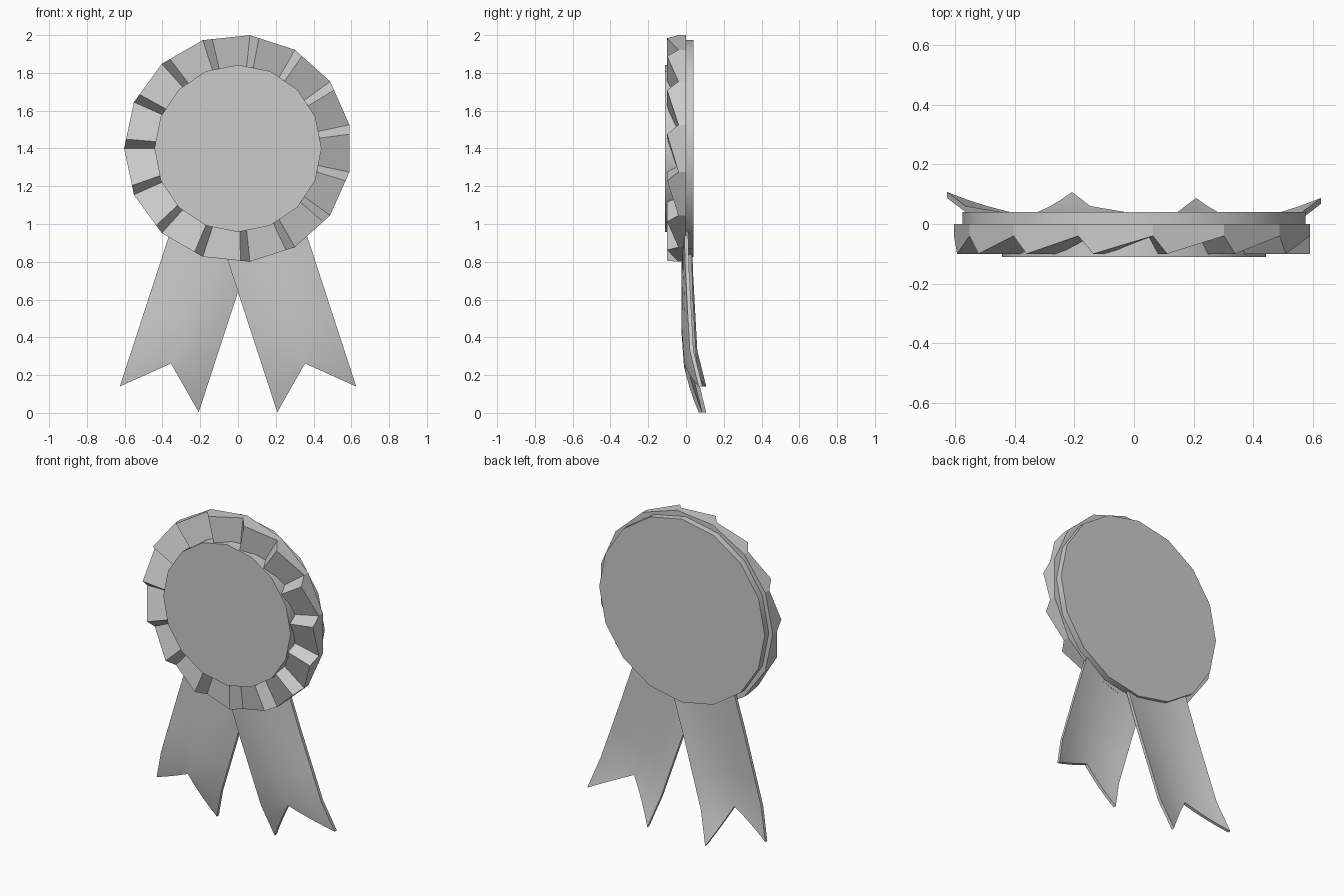
import bpy, bmesh
from math import sin, cos, radians
from mathutils import Vector, Matrix

if "Cube" in bpy.data.objects:
    bpy.data.objects.remove(bpy.data.objects["Cube"], do_unlink=True)

grey = bpy.data.materials.new("plain_grey")
grey.use_nodes = True
COLOUR = (0.6, 0.6, 0.6, 1)
grey.diffuse_color = COLOUR
grey.node_tree.nodes["Principled BSDF"].inputs["Base Color"].default_value = COLOUR

CENTRE = Vector((0, 0, 1.4))


def finish(name, bm, smooth=None):
    bmesh.ops.remove_doubles(bm, verts=bm.verts, dist=0.0005)
    bmesh.ops.recalc_face_normals(bm, faces=bm.faces)
    mesh = bpy.data.meshes.new(name)
    bm.to_mesh(mesh)
    bm.free()
    mesh.materials.append(grey)
    obj = bpy.data.objects.new(name, mesh)
    bpy.context.collection.objects.link(obj)
    if smooth:
        bpy.ops.object.select_all(action='DESELECT')
        obj.select_set(True)
        bpy.context.view_layer.objects.active = obj
        bpy.ops.object.shade_smooth_by_angle(angle=radians(smooth))
    return obj


def disc(name, radius, y_front, y_back, sides=16):
    bm = bmesh.new()
    bmesh.ops.create_cone(bm, cap_ends=True, segments=sides, radius1=radius,
                          radius2=radius, depth=y_back - y_front)
    place = Matrix.Translation(CENTRE + Vector((0, (y_front + y_back) / 2, 0)))
    bmesh.ops.transform(bm, matrix=place @ Matrix.Rotation(radians(90), 4, 'X'), verts=bm.verts)
    return finish(name, bm, 30)


# Pleated rosette: each pleat has a steep short fold and a long gentle slope
def rosette(pleats=15, radius=0.603, inner=0.66):
    bm = bmesh.new()
    corners = [Vector((cos(a), 0, sin(a))) * radius
               for a in (radians(180 - 360 / pleats * i) for i in range(pleats))]
    rim = []
    for i, corner in enumerate(corners):
        rim.append((corner, -0.04))
        rim.append((corner.lerp(corners[(i + 1) % pleats], 0.2), -0.10))
    loops = []
    for point, y in rim:
        loops.append([bm.verts.new(CENTRE + point * k + Vector((0, d, 0)))
                      for k, d in ((inner, y), (1, y), (1, 0), (inner, 0))])
    for i, a in enumerate(loops):
        b = loops[(i + 1) % len(loops)]
        for j in range(4):
            k = (j + 1) % 4
            bm.faces.new((a[j], b[j], b[k], a[k]))
    return finish("pleated_rosette", bm)


# Ribbon tail: bowed strip, curling back, with a swallow-tail notch
def ribbon(name, side, y_shift, thickness=0.02, columns=8):
    along, across = Vector((0.31, 0, -0.95)), Vector((0.95, 0, 0.31))
    middle = Vector((0.296, 0, 0.442))
    # distance along, depth, bow, notch
    rows = [(-0.5, -0.02, 0.01, 0), (-0.25, -0.025, 0.022, 0), (0, -0.025, 0.035, 0),
            (0.19, -0.012, 0.032, 0), (0.19, -0.012, 0.032, 1)]
    bm = bmesh.new()
    grid = []
    for t, depth, bow, notch in rows:
        line = []
        for c in range(columns + 1):
            u = 2 * c / columns - 1
            p = middle + along * (t + 0.2 * notch * abs(u)) + across * 0.22 * u
            p.y = depth + bow * u * u + 0.047 * notch * abs(u) + y_shift
            p.x *= side
            line.append(bm.verts.new(p))
        grid.append(line)
    for a, b in zip(grid, grid[1:]):
        for c in range(columns):
            bm.faces.new((a[c], a[c + 1], b[c + 1], b[c]))
    bmesh.ops.remove_doubles(bm, verts=bm.verts, dist=0.0005)
    back = bmesh.ops.extrude_face_region(bm, geom=bm.faces[:], use_keep_orig=True)
    moved = [g for g in back["geom"] if isinstance(g, bmesh.types.BMVert)]
    bmesh.ops.translate(bm, vec=(0, thickness, 0), verts=moved)
    return finish(name, bm, 35)


rosette()
disc("front_disc", 0.4425, -0.11, 0.0)
disc("back_disc", 0.575, 0.0, 0.04)
ribbon("left_ribbon", 1, 0.0)
ribbon("right_ribbon", -1, 0.02)
